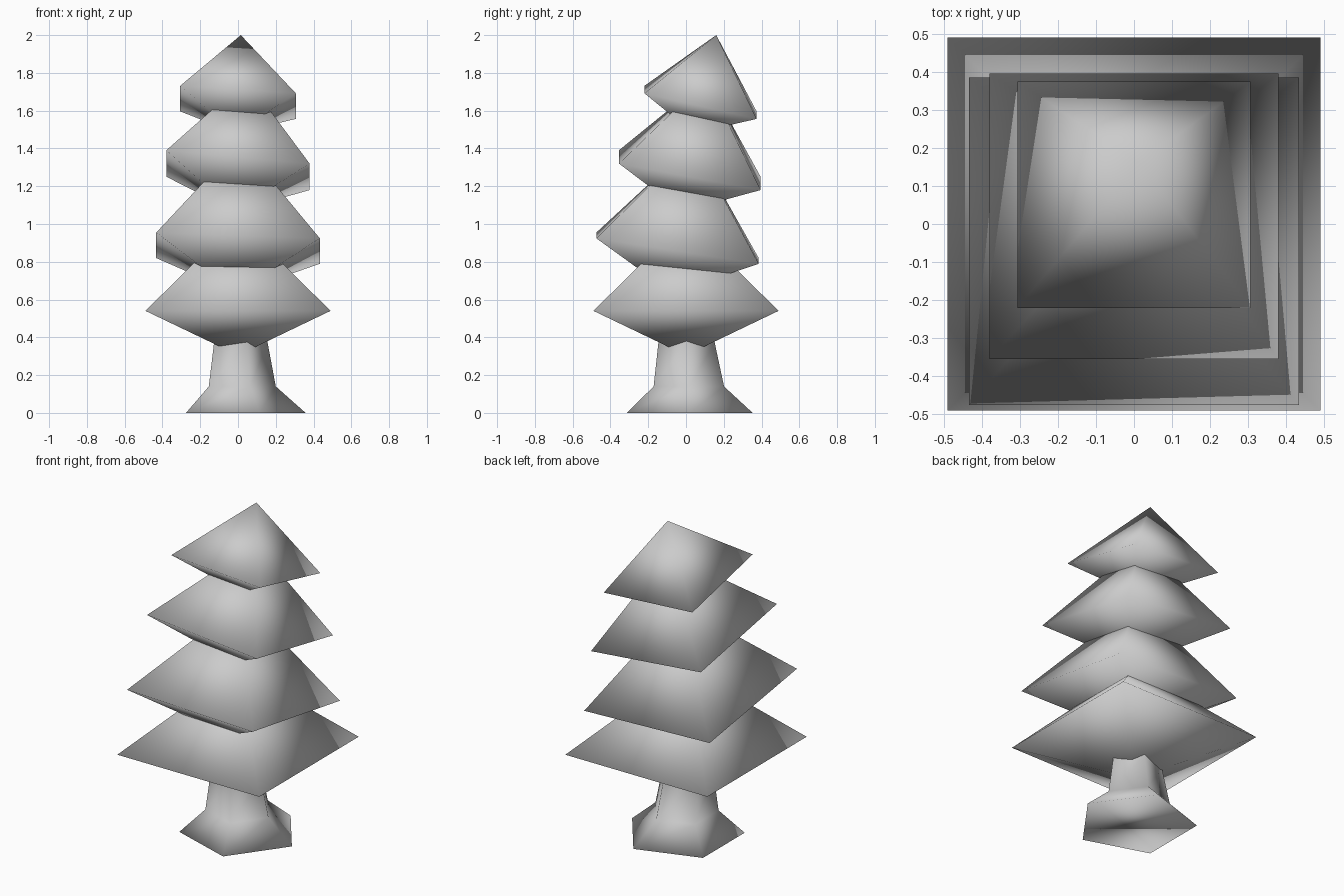
import bpy
import bmesh
from math import cos, sin, tau

if "Cube" in bpy.data.objects:
    bpy.data.objects.remove(bpy.data.objects["Cube"])


def make_object(name, rings, bottom, top):
    """Loft equal-sized rings; close each end with a tip point, or a flat cap if None."""
    bm = bmesh.new()
    loops = [[bm.verts.new(p) for p in ring] for ring in rings]
    n = len(loops[0])
    for a, b in zip(loops, loops[1:]):
        for i in range(n):
            j = (i + 1) % n
            bm.faces.new((a[i], a[j], b[j], b[i]))
    for loop, tip in ((loops[0], bottom), (loops[-1], top)):
        if tip is None:
            bm.faces.new(loop)
        else:
            t = bm.verts.new(tip)
            for i in range(n):
                bm.faces.new((loop[i], loop[(i + 1) % n], t))
    bmesh.ops.recalc_face_normals(bm, faces=bm.faces)
    mesh = bpy.data.meshes.new(name)
    bm.to_mesh(mesh)
    bm.free()
    mesh.shade_smooth()
    obj = bpy.data.objects.new(name, mesh)
    bpy.context.collection.objects.link(obj)
    return obj


# Five-sided trunk with flared foot: (radius, z, centre x, centre y)
profile = [(0.35, 0.0, 0.008, 0.02), (0.196, 0.14, 0.004, 0.015),
           (0.157, 0.37, 0.0, 0.003), (0.15, 0.5, 0.0, 0.0)]
trunk_rings = [[(cx + r * cos(tau * i / 5), cy + r * sin(tau * i / 5), z)
                for i in range(5)] for r, z, cx, cy in profile]
make_object("trunk", trunk_rings, None, None)

# Tilted square foliage tiers:
# half width x, half depth y, rim centre, rim slope (x, y), upper tip, lower tip
tiers = [
    (0.49, 0.49, (0, 0, 0.54), (0, 0), (0, 0, 1.025), (0, 0, 0.305)),
    (0.433, 0.43, (0, -0.045, 0.872), (-0.035, -0.157),
     (0.013, 0.04, 1.43), (-0.01, -0.075, 0.635)),
    (0.379, 0.375, (0, 0.02, 1.285), (-0.093, -0.187),
     (0.046, 0.11, 1.768), (-0.02, -0.02, 1.067)),
    (0.306, 0.297, (0, 0.077, 1.644), (-0.065, -0.228),
     (0.015, 0.16, 2.0), (-0.01, 0.04, 1.48)),
]
for k, (hx, hy, (cx, cy, cz), (sx, sy), top, bottom) in enumerate(tiers, 1):
    rim = [(cx + u * hx, cy + v * hy, cz + sx * u * hx + sy * v * hy)
           for u, v in ((-1, -1), (1, -1), (1, 1), (-1, 1))]
    make_object(f"foliage_tier_{k}", [rim], bottom, top)
